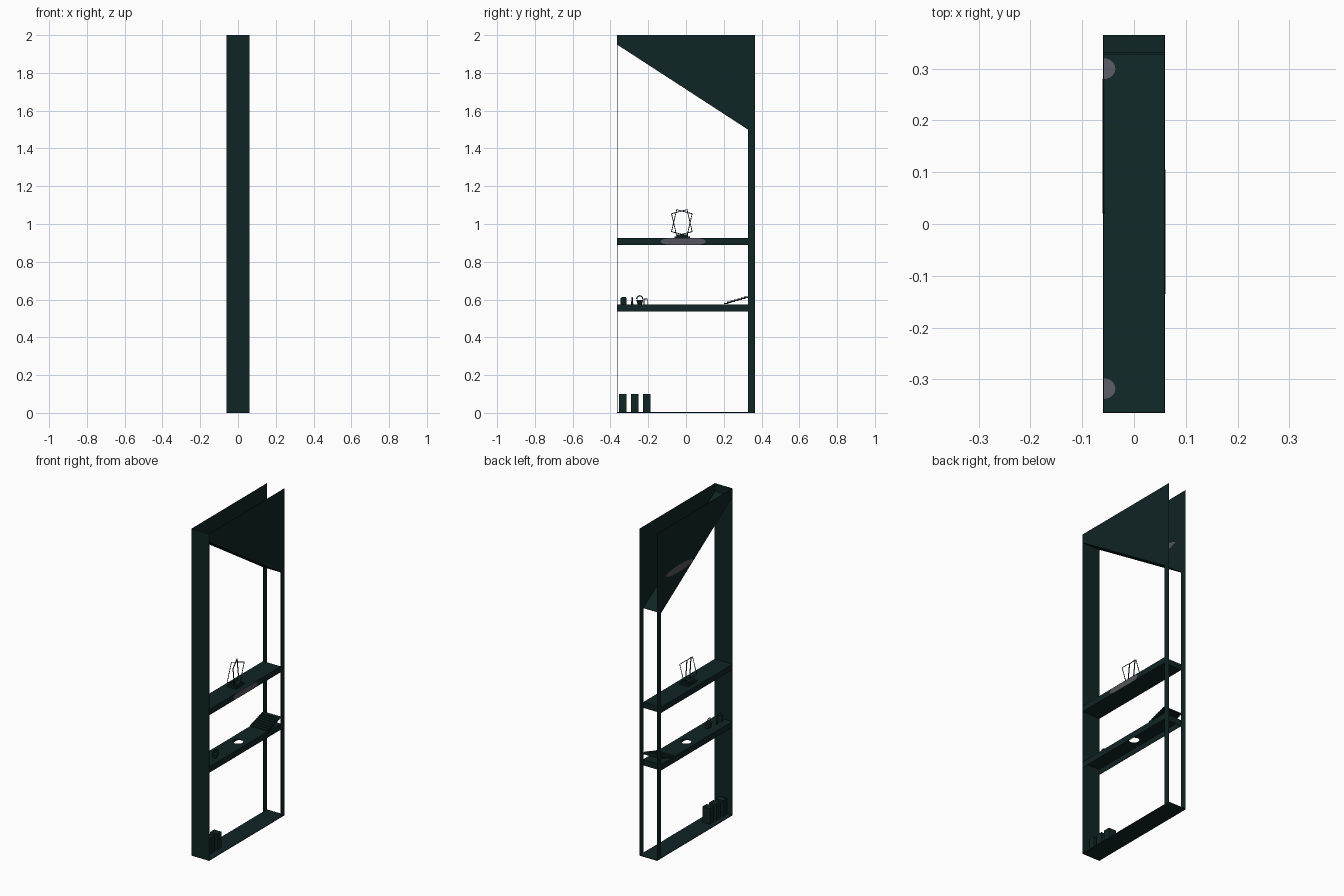
import bpy, bmesh, math
from mathutils import Matrix, Vector

if "Cube" in bpy.data.objects:
    bpy.data.objects.remove(bpy.data.objects["Cube"])


def material(name, rgb):
    m = bpy.data.materials.new(name)
    m.use_nodes = True
    m.diffuse_color = (*rgb, 1)
    m.node_tree.nodes["Principled BSDF"].inputs["Base Color"].default_value = (*rgb, 1)
    return m


DARK = material("dark_green", (0.005, 0.018, 0.018))
GREY = material("slate_grey", (0.09, 0.09, 0.115))
HX, HY, T = 0.06, 0.365, 0.002      # half width, half depth, sheet thickness
BACK, LOW = 0.328, 1.5              # front edge of the posts, low end of the canopy


def finish(name, bm, mat):
    bmesh.ops.recalc_face_normals(bm, faces=bm.faces)
    mesh = bpy.data.meshes.new(name)
    bm.to_mesh(mesh)
    bm.free()
    mesh.materials.append(mat)
    ob = bpy.data.objects.new(name, mesh)
    bpy.context.collection.objects.link(ob)
    return ob


def prism(name, outline, x0, x1, mat=DARK):
    """Outline in y, z extruded along x."""
    bm = bmesh.new()
    face = bm.faces.new([bm.verts.new((x0, y, z)) for y, z in outline])
    ext = bmesh.ops.extrude_face_region(bm, geom=[face])["geom"]
    bmesh.ops.translate(bm, vec=(x1 - x0, 0, 0),
                        verts=[v for v in ext if isinstance(v, bmesh.types.BMVert)])
    return finish(name, bm, mat)


def box(name, x0, x1, y0, y1, z0, z1, mat=DARK):
    return prism(name, [(y0, z0), (y1, z0), (y1, z1), (y0, z1)], x0, x1, mat)


def cylinder(name, r, x, y, z0, z1, sides=16, top=None, mat=DARK):
    bm = bmesh.new()
    bmesh.ops.create_cone(bm, cap_ends=True, segments=sides, radius1=r,
                          radius2=r if top is None else top, depth=z1 - z0,
                          matrix=Matrix.Translation((x, y, (z0 + z1) / 2)))
    return finish(name, bm, mat)


def wire(name, points, radius, cyclic=True):
    cu = bpy.data.curves.new(name, "CURVE")
    cu.dimensions = "3D"
    cu.bevel_depth = radius
    cu.bevel_resolution = 0
    sp = cu.splines.new("POLY")
    sp.points.add(len(points) - 1)
    for p, co in zip(sp.points, points):
        p.co = (*co, 1)
    sp.use_cyclic_u = cyclic
    cu.materials.append(DARK)
    ob = bpy.data.objects.new(name, cu)
    bpy.context.collection.objects.link(ob)


def oval(cy, cz, ry, rz, zmin, zmax, n=24):
    return [(cy + ry * math.cos(a), min(max(cz + rz * math.sin(a), zmin), zmax))
            for a in (math.tau * i / n for i in range(n))]


# Shell: front sheet, floor, side sheets with posts, sloped canopy
box("front_panel", -HX, HX, -HY, -HY + T, 0, 2)
box("floor", -HX, HX, -HY, HY, 0, 0.004)
for side, x in (("right", -HX), ("left", HX - T)):
    prism(side + "_canopy_side",
          [(-HY, 2), (-HY, 1.95), (BACK, LOW), (HY, LOW), (HY, 2)], x, x + T)
    box(side + "_back_post", x, x + T, BACK, HY, 0, LOW)
prism("canopy_slope", [(-HY, 1.95), (BACK, LOW), (BACK, LOW + T), (-HY, 1.95 + T)], -HX, HX)

# Upper shelf
box("upper_shelf", -HX, HX, -HY, BACK, 0.89, 0.925)

# Lower shelf: thin top with a round hole and a hollow skirt
top = box("lower_shelf_top", -HX, HX, -HY, BACK, 0.571, 0.575)
hole = cylinder("hole_cutter", 0.03, 0, 0, 0.5, 0.6, 24)
hole.hide_render = True
mod = top.modifiers.new("hole", "BOOLEAN")
mod.operation = "DIFFERENCE"
mod.object = hole
bpy.context.view_layer.objects.active = top
bpy.ops.object.modifier_apply(modifier=mod.name)
bpy.data.objects.remove(hole)
for side, x in (("right", -HX), ("left", HX - T)):
    box(side + "_shelf_skirt", x, x + T, -HY, BACK, 0.538, 0.571)
for end, y in (("front", -HY), ("back", BACK - T)):
    box(end + "_shelf_skirt", -HX, HX, y, y + T, 0.538, 0.571)

# Steps rising to the back of the lower shelf
STEPS = 7
for i in range(STEPS):
    y, z = 0.2 + i * 0.018, 0.576 + i * 0.0055
    box(f"step_{i + 1}", -HX, HX, y, y + 0.024, z, z + 0.007)

# Three blocks on the floor
for i in range(3):
    y = -0.354 + i * 0.063
    box(f"block_{i + 1}", -0.03, 0.02, y, y + 0.04, 0, 0.1)

# Small objects on the lower shelf
cylinder("cup", 0.016, 0.0, -0.33, 0.575, 0.608)
cylinder("cup_lid", 0.012, 0.0, -0.33, 0.608, 0.614)
cylinder("bottle", 0.006, -0.01, -0.285, 0.575, 0.613, 10, 0.003)
cylinder("bowl", 0.012, 0.015, -0.245, 0.575, 0.598, 12, 0.018)
wire("curved_handle", [(0.015, -0.245 + 0.016 * math.cos(a), 0.602 + 0.018 * math.sin(a))
                       for a in (math.pi * i / 8 for i in range(9))], 0.003, False)
for y in (-0.225, -0.207):
    box("small_stand_leg", -0.01, 0.01, y, y + 0.004, 0.575, 0.605)
box("small_stand_top", -0.01, 0.01, -0.225, -0.203, 0.6, 0.605)

# Wire ornament on a stepped base
box("ornament_base", -0.03, 0.03, -0.062, 0.022, 0.925, 0.935)
box("ornament_base_top", -0.022, 0.022, -0.05, 0.01, 0.935, 0.945)
for i, (tilt, turn) in enumerate(((14, 20), (-14, -20))):
    rot = Matrix.Rotation(math.radians(turn), 3, "Z") @ Matrix.Rotation(math.radians(tilt), 3, "X")
    corners = [(0, -1, -1), (0, 1, -1), (0, 1, 1), (0, -1, 1)]
    wire(f"ornament_frame_{i + 1}",
         [rot @ Vector((0, y * 0.045, z * 0.06)) + Vector((0, -0.022, 1.007)) for _, y, z in corners],
         0.003)

# Grey painted patches
prism("shelf_patch", oval(-0.015, 0.9075, 0.12, 0.024, 0.89, 0.925), HX, HX + 0.0008, GREY)
prism("canopy_side_patch", oval(0.15, 1.71, 0.13, 0.022, 1.6, 1.8), -HX - 0.0006, -HX + T + 0.0006, GREY)
slope = (LOW - 1.95) / (BACK + HY)
for i, cy in enumerate((0.3, -0.318)):
    bm = bmesh.new()
    rim = []
    for k in range(13):
        a = math.pi * (k / 12 - 0.5)
        y = cy + 0.02 * math.sin(a)
        rim.append(bm.verts.new((-HX + T + 0.022 * math.cos(a), y,
                                 1.95 + slope * (y + HY) + T + 0.002)))
    bm.faces.new(rim)
    patch = finish(f"canopy_slope_patch_{i + 1}", bm, GREY)
    if patch.data.polygons[0].normal.z < 0:
        patch.data.flip_normals()
